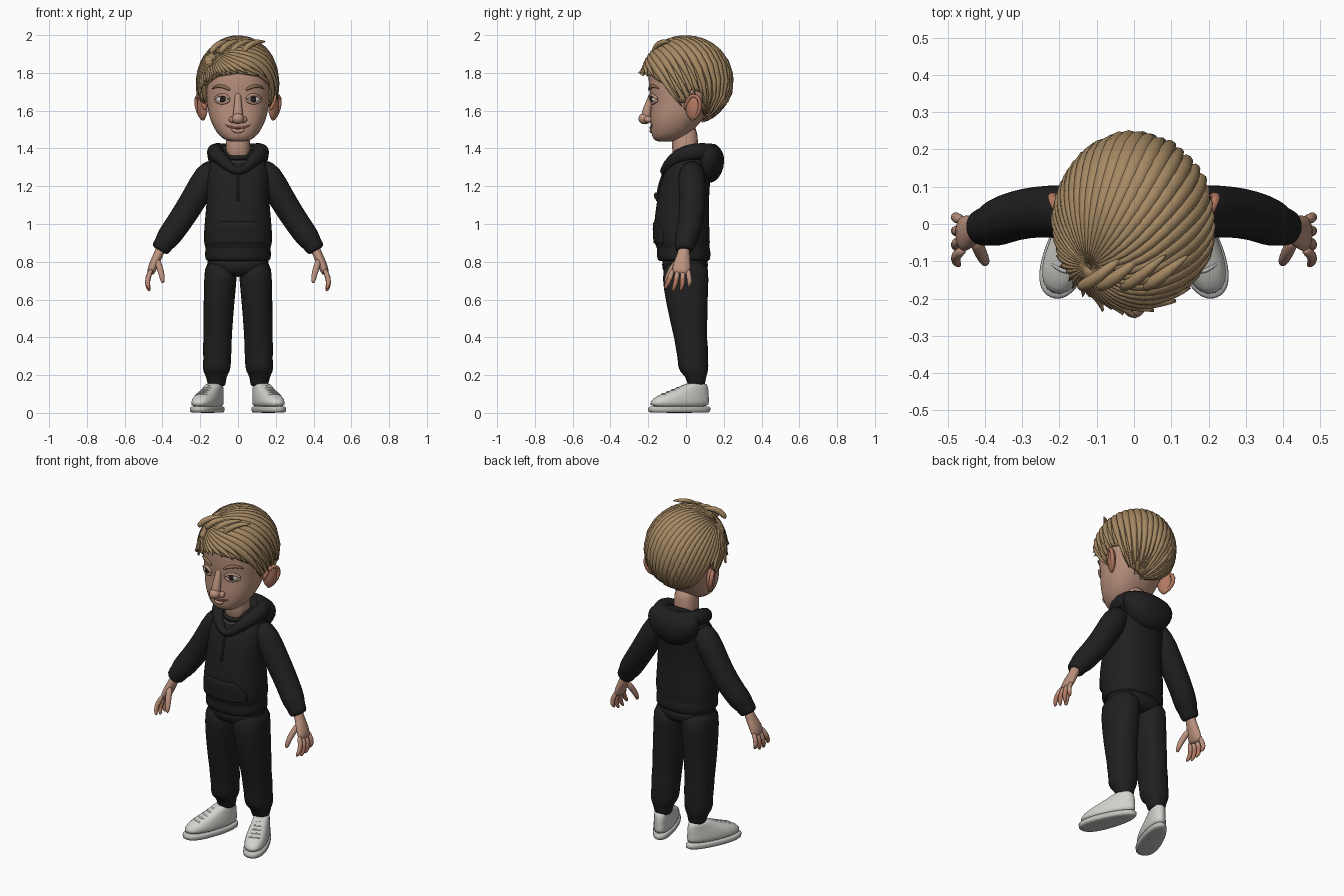
import bpy, bmesh, math, random
from mathutils import Vector

random.seed(4)
if "Cube" in bpy.data.objects:
    bpy.data.objects.remove(bpy.data.objects["Cube"])


def material(name, *rgb):
    mat = bpy.data.materials.new(name)
    mat.use_nodes = True
    mat.diffuse_color = (*rgb, 1)
    shader = mat.node_tree.nodes["Principled BSDF"]
    shader.inputs["Base Color"].default_value = (*rgb, 1)
    shader.inputs["Roughness"].default_value = 0.8
    return mat


SKIN = material("skin", .50, .29, .21)
FLUSH = material("flushed skin", .45, .19, .12)
HAIR = material("dark blond hair", .38, .25, .125)
BROW = material("brow brown", .27, .16, .08)
CLOTH = material("black cloth", .014, .014, .014)
WHITE = material("off white", .64, .64, .61)
SOLE = material("sole grey", .52, .52, .50)
IRIS = material("dark iris", .02, .012, .01)
LIP = material("lip", .33, .14, .10)
SILVER = material("silver", .3, .3, .3)


def finish(name, bm, mat, subdivide=0, thick=0):
    bmesh.ops.recalc_face_normals(bm, faces=bm.faces)
    mesh = bpy.data.meshes.new(name)
    bm.to_mesh(mesh)
    bm.free()
    mesh.materials.append(mat)
    mesh.shade_smooth()
    ob = bpy.data.objects.new(name, mesh)
    bpy.context.collection.objects.link(ob)
    if thick:
        mod = ob.modifiers.new("Thickness", 'SOLIDIFY')
        mod.thickness = thick
    if subdivide:
        mod = ob.modifiers.new("Smooth", 'SUBSURF')
        mod.levels = mod.render_levels = subdivide
    return ob


def skin(name, rings, mat, subdivide=1, loop=False, caps=(True, True), thick=0):
    """Bridge equal rings of points into one surface."""
    bm = bmesh.new()
    rows = [[bm.verts.new(p) for p in ring] for ring in rings]
    n = len(rows[0])
    pairs = list(zip(rows, rows[1:])) + ([(rows[-1], rows[0])] if loop else [])
    for a, b in pairs:
        for i in range(n):
            bm.faces.new((a[i], a[(i + 1) % n], b[(i + 1) % n], b[i]))
    for row, wanted in zip((rows[0], rows[-1]), caps):
        if wanted and not loop:
            bm.faces.new(row)
    return finish(name, bm, mat, subdivide, thick)


def outline(n, power):
    for i in range(n):
        c, s = math.cos(math.tau * i / n), math.sin(math.tau * i / n)
        yield (math.copysign(abs(c) ** (2 / power), c), math.copysign(abs(s) ** (2 / power), s))


def stack(name, levels, mat, side=1, power=2.3, n=24):
    """Horizontal slices: height, y centre, x radius, y radius, optional x centre."""
    rings = []
    for z, y, rx, ry, *x in levels:
        cx = side * x[0] if x else 0
        rings.append([(cx + rx * u, y + ry * v, z) for u, v in outline(n, power)])
    return skin(name, rings, mat)


def tube(name, path, mat, ref=(0, 1, 0), side=1, n=12, subdivide=1, loop=False):
    """Sweep an ellipse; path items are x, y, z, radius, radius along ref."""
    pts = [Vector((side * p[0], p[1], p[2])) for p in path]
    last, rings = len(pts) - 1, []
    for i, p in enumerate(pts):
        after = pts[(i + 1) % len(pts)] if loop else pts[min(i + 1, last)]
        before = pts[i - 1] if loop else pts[max(i - 1, 0)]
        t = (after - before).normalized()
        a = t.cross(ref(p) if callable(ref) else Vector(ref)).normalized()
        b = a.cross(t)
        rings.append([p + a * path[i][3] * u + b * path[i][-1] * v for u, v in outline(n, 2)])
    return skin(name, rings, mat, subdivide, loop)


def ball(name, loc, radii, mat, turn=0):
    bm = bmesh.new()
    bmesh.ops.create_uvsphere(bm, u_segments=24, v_segments=14, radius=1)
    bmesh.ops.scale(bm, vec=radii, verts=bm.verts)
    ob = finish(name, bm, mat)
    ob.location, ob.rotation_euler = loc, (0, 0, turn)
    return ob


def front_y(levels, x, z, power=2.3):
    """Front surface of a stack at x, z."""
    for a, b in zip(levels, levels[1:]):
        if a[0] <= z <= b[0]:
            f = (z - a[0]) / (b[0] - a[0])
            _, y, rx, ry = [p + (q - p) * f for p, q in zip(a, b)]
            return y - ry * max(0, 1 - abs(x / rx) ** power) ** (1 / power)


# Head and neck
head = [(1.435, -.11, .045, .045), (1.45, -.10, .08, .075), (1.48, -.08, .112, .105),
        (1.53, -.06, .14, .13), (1.58, -.04, .157, .15), (1.64, -.02, .166, .165),
        (1.70, -.01, .175, .185), (1.76, 0, .178, .2), (1.82, 0, .176, .2),
        (1.88, 0, .15, .17), (1.93, 0, .09, .11)]
stack("head", head, SKIN)
stack("neck", [(1.32, 0, .07, .07), (1.40, -.005, .064, .068), (1.54, -.01, .066, .075)], SKIN)

# Nose and mouth
tube("nose_bridge", [(0, -.175, 1.70, .016), (0, -.188, 1.66, .018), (0, -.205, 1.61, .024),
                     (0, -.214, 1.565, .03), (0, -.2, 1.545, .02)], SKIN)
ball("nose_tip", (0, -.218, 1.558), (.032, .034, .03), SKIN)


def on_face(points, gap):
    return [(x, front_y(head, x, z) - gap, z, r) for x, z, r in points]


smile = [(x / 100, 1.508 + 3.5 * (x / 100) ** 2, .005 if abs(x) < 6 else .002) for x in range(-7, 8)]
tube("mouth", on_face(smile, .001), LIP)
tube("lower_lip", on_face([(x * .5, z - .018, r * 2) for x, z, r in smile], -.003), SKIN)

# Eyes, lids, brows, nostrils and ears
for label, s in (("left", 1), ("right", -1)):
    y = front_y(head, .083, 1.66)
    ball(label + "_eye", (s * .083, y + .008, 1.66), (.036, .018, .023), WHITE, s * .25)
    ball(label + "_iris", (s * .082, y - .007, 1.661), (.016, .007, .018), IRIS, s * .25)
    for part, sign in (("upper_lid", 1), ("lower_lid", -.85)):
        lid = [(.083 + u * .01, 1.66 + sign * .024 * (1 - (u / 4.2) ** 2), .008) for u in range(-4, 5)]
        tube(f"{label}_{part}", on_face(lid, .006), SKIN, side=s)
    brow = [(.04, 1.708, .005), (.06, 1.721, .010), (.09, 1.732, .010), (.12, 1.728, .007), (.138, 1.715, .003)]
    tube(label + "_brow", on_face(brow, .003), BROW, side=s)
    ball(label + "_nostril", (s * .03, -.2, 1.553), (.018, .022, .018), SKIN)
    ball(label + "_ear", (s * .188, .035, 1.62), (.022, .042, .07), FLUSH, s * -.5)
    rim = [(.17, -.005, 1.60), (.19, .005, 1.655), (.205, .035, 1.687), (.222, .07, 1.67),
           (.22, .08, 1.62), (.2, .06, 1.57), (.178, .02, 1.55)]
    tube(label + "_ear_rim", [(*p, .012) for p in rim], FLUSH, ref=(1, 0, 0), side=s)

# Hair: a cap trimmed to the hairline
CENTRE, SIZE = Vector((0, .005, 1.755)), Vector((.205, .23, .229))
HAIRLINE = [(0, .2), (35, .12), (62, -.1), (76, -.5), (90, -.5), (95, -.2),
            (112, -.25), (120, -.72), (150, -.88), (180, -.93)]


def hairline(angle):
    angle = abs(math.degrees(angle))
    for (a, p), (b, q) in zip(HAIRLINE, HAIRLINE[1:]):
        if angle <= b:
            return p + (q - p) * (angle - a) / (b - a)
    return HAIRLINE[-1][1]


def on_scalp(d, lift=0):
    return CENTRE + Vector(d) * SIZE * (1 + lift)


rings = []
for j in range(17):
    ring = []
    for i in range(64):
        turn = math.tau * i / 64 - math.pi
        tilt = 1.5 + (math.asin(hairline(turn)) - 1.5) * j / 16
        ring.append(on_scalp((math.cos(tilt) * math.sin(turn), -math.cos(tilt) * math.cos(turn), math.sin(tilt))))
    rings.append(ring)
skin("hair_cap", rings, HAIR, 0, caps=(True, False), thick=.02)

# Hair: tapered locks fanning from the parting and falling to the hairline
part = Vector((-.58, -.5, .64)).normalized()
across = part.cross(Vector((0, 0, 1))).normalized()
along = part.cross(across)


def lock_dir(angle, s):
    bend = angle + .22 * s
    d = part * math.cos(s) + (across * math.cos(bend) + along * math.sin(bend)) * math.sin(s)
    d.z -= .5 * max(0, s - 1) ** 2
    return d.normalized()


LOCKS = 46
for i in range(LOCKS):
    angle = math.tau * i / LOCKS
    end = .3
    while end < 2.6:
        d = lock_dir(angle, end)
        if d.z < hairline(math.atan2(d.x, -d.y)):
            break
        end += .03
    end *= random.uniform(.93, 1.06)
    flick = random.uniform(.02, .13)
    path = []
    for k in range(15):
        f = k / 14
        s = .05 + (end - .05) * f
        d = lock_dir(angle, s)
        taper = min(1, (1.02 - f) / .35)
        raised = .06 * max(0, -d.y) * max(0, d.z) + (flick * f ** 5 if d.z > -.5 else 0)
        width = .022 * max(.25, math.sin(s)) * taper
        path.append((*on_scalp(d, raised), width, .004 + .011 * taper * min(1, f * 5)))
    tube(f"hair_lock_{i + 1}", path, HAIR, ref=lambda p: p - CENTRE, n=8, subdivide=0)

# Hair: loose tufts rising from the quiff
for i, x in enumerate((-.1, -.05, .01, .07)):
    tuft = [(x - .05, -.17, 1.90, .016), (x - .02, -.16, 1.945, .02), (x + .03, -.12, 1.968, .017),
            (x + .08, -.08, 1.972 - .1 * abs(x), .003)]
    tube(f"hair_tuft_{i + 1}", tuft, HAIR, n=8)

# Hooded top
torso = [(.80, -.012, .165, .13), (.81, -.012, .176, .143), (.86, -.012, .176, .143),
         (.875, -.015, .171, .139), (.895, -.02, .184, .149), (.98, -.025, .181, .149),
         (1.10, -.018, .168, .14), (1.20, -.008, .165, .134), (1.28, .01, .168, .126),
         (1.34, .03, .145, .10), (1.385, .03, .10, .08), (1.40, .02, .07, .065)]
stack("hoodie_body", torso, CLOTH)
stack("hood", [(1.215, .10, .04, .04), (1.245, .11, .105, .068), (1.30, .12, .15, .082),
               (1.36, .12, .168, .085), (1.40, .11, .155, .075), (1.42, .105, .12, .055)], CLOTH, power=2)
half = [(.055, -.10, 1.31, .03), (.11, -.04, 1.365, .042), (.132, .04, 1.385, .047), (.10, .12, 1.38, .05)]
collar = [(0, -.122, 1.262, .022)] + half + [(0, .15, 1.375, .05)]
collar += [(-x, *rest) for x, *rest in reversed(half)]
tube("hood_collar", collar, CLOTH, ref=(0, 0, 1), loop=True)
ring = [(.068 * u, -.005 + .072 * v, 1.362 + .012 * v, .012) for u, v in outline(16, 2)]
tube("shirt_collar", ring, CLOTH, ref=(0, 0, 1), loop=True)


def on_torso(points, gap):
    return [(x, front_y(torso, x, z) - gap, z, r) for x, z, r in points]


chain = [(x / 100, 1.325 + 5 * (x / 100) ** 2, .003) for x in range(-6, 7)]
tube("necklace", on_torso(chain, .004), SILVER)
tube("zip", on_torso([(0, z / 100, .006) for z in range(112, 128, 3)], .002), CLOTH, ref=(1, 0, 0))
ball("zip_pull", (0, front_y(torso, 0, 1.15) - .01, 1.15), (.007, .009, .018), CLOTH)

# Front pocket, following the body
bm = bmesh.new()
bmesh.ops.create_grid(bm, x_segments=14, y_segments=6, size=1)
for v in bm.verts:
    u, w, _ = v.co
    x, z = u * (.148 - .055 * max(0, w)), .955 + .06 * w
    v.co = (x, front_y(torso, x, z) - .003, z)
finish("front_pocket", bm, CLOTH, 1, .012)

# Hips, limbs, hands and shoes
stack("hips", [(.72, -.005, .07, .07), (.74, -.005, .14, .115), (.78, -.005, .168, .125),
               (.84, -.005, .165, .12)], CLOTH)
for label, s in (("left", 1), ("right", -1)):
    tube(label + "_sleeve", [(.11, .03, 1.315, .055), (.163, .03, 1.255, .075), (.222, .035, 1.15, .071),
                             (.29, .03, 1.04, .068), (.343, .015, .965, .066), (.375, 0, .92, .063),
                             (.39, -.005, .9, .052), (.412, -.01, .865, .052), (.416, -.01, .858, .035)],
         CLOTH, side=s, n=20)
    stack(label + "_trouser_leg", [(.14, .055, .04, .038, .113), (.15, .055, .049, .046, .113),
                                   (.195, .052, .054, .056, .115), (.215, .042, .07, .074, .114),
                                   (.25, .038, .075, .082, .112), (.29, .036, .073, .08, .11),
                                   (.34, .032, .077, .087, .11), (.39, .025, .075, .086, .108),
                                   (.45, .018, .078, .095, .107), (.6, .003, .082, .112, .1),
                                   (.70, -.003, .087, .123, .093), (.82, 0, .086, .122, .09)], CLOTH, s)
    stack(label + "_ankle", [(.09, .06, .036, .036, .114), (.17, .058, .036, .036, .114)], SKIN, s)

    tube(label + "_palm", [(.402, -.01, .89, .028, .03), (.42, -.012, .84, .025, .032),
                           (.44, -.02, .80, .026, .045), (.458, -.026, .755, .024, .05),
                           (.465, -.028, .732, .016, .044)], SKIN, side=s, n=16)
    fingers = [tube(label + "_thumb", [(.43, -.035, .815, .018), (.413, -.075, .765, .018),
                                       (.4, -.1, .715, .015), (.398, -.107, .685, .008)], SKIN, side=s)]
    for i, drop in enumerate((.085, .105, .108, .095)):
        y, spread = .01 - .026 * i, .012 - .015 * i
        fingers.append(tube(f"{label}_finger_{i + 1}", [
            (.456, y, .765, .013), (.48, y + spread * .5, .75 - drop * .4, .0145),
            (.479, y + spread, .75 - drop * .75, .013), (.468, y + spread - .012, .75 - drop, .007)],
            SKIN, side=s))
    for ob in fingers:
        ob.data.materials.append(FLUSH)
        for face in ob.data.polygons:
            face.material_index = int(face.center.z < .70)

    shoe = [stack(label + "_shoe_sole", [(0, 0, .058, .168), (.006, 0, .064, .176), (.03, 0, .064, .177),
                                         (.036, 0, .06, .172)], SOLE),
            stack(label + "_shoe_upper", [(.025, 0, .058, .17), (.06, .001, .061, .168), (.09, .018, .057, .148),
                                          (.12, .062, .05, .104), (.15, .092, .046, .064),
                                          (.157, .095, .04, .054)], WHITE)]
    for i in range(5):
        y, z = -.1 + .028 * i, .1 + .0105 * i
        shoe.append(tube(f"{label}_shoe_lace_{i + 1}", [(-.034, y + .012, z - .008, .005), (0, y, z + .004, .006),
                                                        (.034, y + .012, z - .008, .005)], SOLE))
    for ob in shoe:
        for v in ob.data.vertices:
            v.co.x *= 1 - .9 * v.co.y
        ob.location, ob.rotation_euler = (s * .158, -.035, 0), (0, 0, s * .38)
